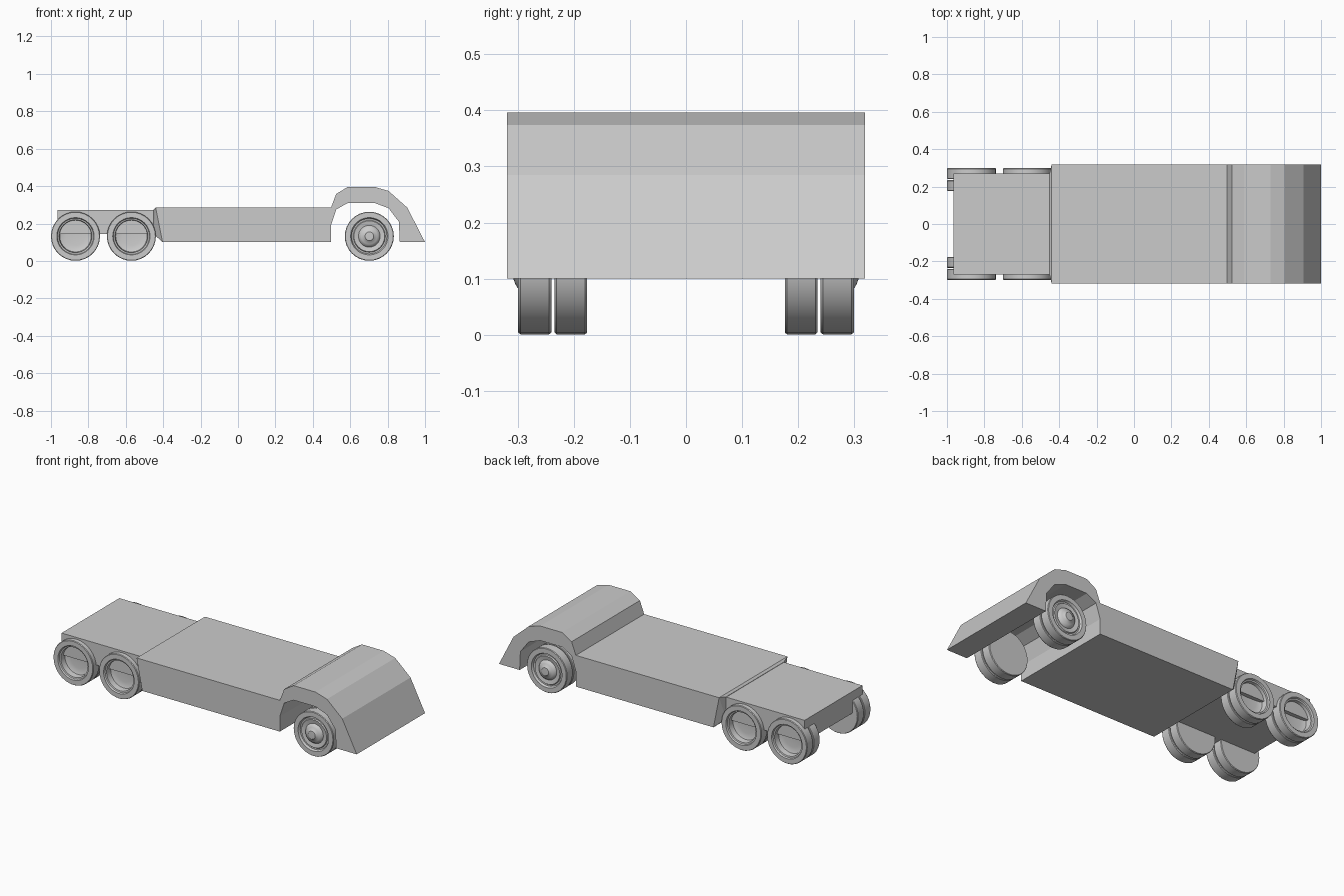
import bpy, bmesh, math
from mathutils import Vector

if "Cube" in bpy.data.objects:
    bpy.data.objects.remove(bpy.data.objects["Cube"])

grey = bpy.data.materials.new("light_grey")
grey.diffuse_color = (0.6, 0.6, 0.6, 1)
grey.use_nodes = True
grey.node_tree.nodes["Principled BSDF"].inputs["Base Color"].default_value = grey.diffuse_color


def finish(name, bm, smooth=None):
    bmesh.ops.recalc_face_normals(bm, faces=bm.faces)
    me = bpy.data.meshes.new(name)
    bm.to_mesh(me)
    bm.free()
    me.materials.append(grey)
    ob = bpy.data.objects.new(name, me)
    bpy.context.collection.objects.link(ob)
    if smooth:
        bpy.ops.object.select_all(action='DESELECT')
        ob.select_set(True)
        bpy.context.view_layer.objects.active = ob
        bpy.ops.object.shade_smooth_by_angle(angle=math.radians(smooth))
    return ob


def extrude_profile(name, pts, half):
    """Side profile (x, z) swept across the full width."""
    bm = bmesh.new()
    face = bm.faces.new([bm.verts.new((x, -half, z)) for x, z in pts])
    new = bmesh.ops.extrude_face_region(bm, geom=[face])['geom']
    verts = [g for g in new if isinstance(g, bmesh.types.BMVert)]
    bmesh.ops.translate(bm, verts=verts, vec=(0, 2 * half, 0))
    return finish(name, bm)


def wheel(name, x, side, profile, segments=32):
    """Profile (radius, y) turned around the axle."""
    bm = bmesh.new()
    vs = [bm.verts.new((x, side * y, AXLE_Z + r)) for r, y in profile]
    edges = [bm.edges.new(p) for p in zip(vs, vs[1:])]
    bmesh.ops.spin(bm, geom=vs + edges, cent=(x, 0, AXLE_Z), axis=(0, 1, 0),
                   angle=math.tau, steps=segments, use_merge=True)
    bmesh.ops.remove_doubles(bm, verts=bm.verts, dist=0.0004)
    return finish(name, bm, 35)


# Low bed with the raised arch over the rear wheels
extrude_profile("bed_body", [
    (-0.44, 0.285), (-0.403, 0.10), (0.497, 0.10), (0.497, 0.19),
    (0.525, 0.275), (0.587, 0.31), (0.73, 0.31), (0.805, 0.282),
    (0.86, 0.21), (0.865, 0.10), (1.0, 0.10), (0.905, 0.285),
    (0.805, 0.374), (0.73, 0.396), (0.587, 0.396), (0.525, 0.358),
    (0.497, 0.285)], 0.319)

# Narrower front deck
extrude_profile("front_deck", [
    (-0.965, 0.145), (-0.42, 0.145), (-0.42, 0.273), (-0.965, 0.273)], 0.27)

# Tapered joint between deck and bed
bm = bmesh.new()
for s in (-1, 1):
    for co in ((-0.44, 0.319, 0.285), (-0.403, 0.319, 0.10),
               (-0.452, 0.27, 0.275), (-0.452, 0.27, 0.145)):
        bm.verts.new(Vector((co[0], s * co[1], co[2])))
bmesh.ops.convex_hull(bm, input=bm.verts)
bmesh.ops.dissolve_limit(bm, angle_limit=0.01, verts=bm.verts, edges=bm.edges)
finish("bed_joint", bm)

# Wheels: plain inner disc, dished front outer, domed rear outer
AXLE_Z = 0.132
R = 0.131
inner = [(0, 0.176), (R - 0.003, 0.176), (R, 0.18), (R, 0.231),
         (R - 0.003, 0.234), (0, 0.234)]
tyre = [(0, 0.24), (R - 0.003, 0.24), (R, 0.244), (R, 0.295),
        (R - 0.003, 0.299), (0.10, 0.299)]
dished = tyre + [(0.096, 0.29), (0.088, 0.288), (0.084, 0.255),
                 (0.07, 0.25), (0.05, 0.248), (0, 0.246)]
domed = tyre + [(0.094, 0.287), (0.086, 0.287), (0.082, 0.293),
                (0.058, 0.288), (0.052, 0.298), (0.042, 0.304),
                (0.026, 0.31), (0.023, 0.314), (0, 0.315)]
for label, x, outer in (("front", -0.869, dished), ("middle", -0.57, dished),
                        ("rear", 0.702, domed)):
    for side, word in ((-1, "near"), (1, "far")):
        wheel(f"{label}_outer_wheel_{word}", x, side, outer)
        wheel(f"{label}_inner_wheel_{word}", x, side, inner)
